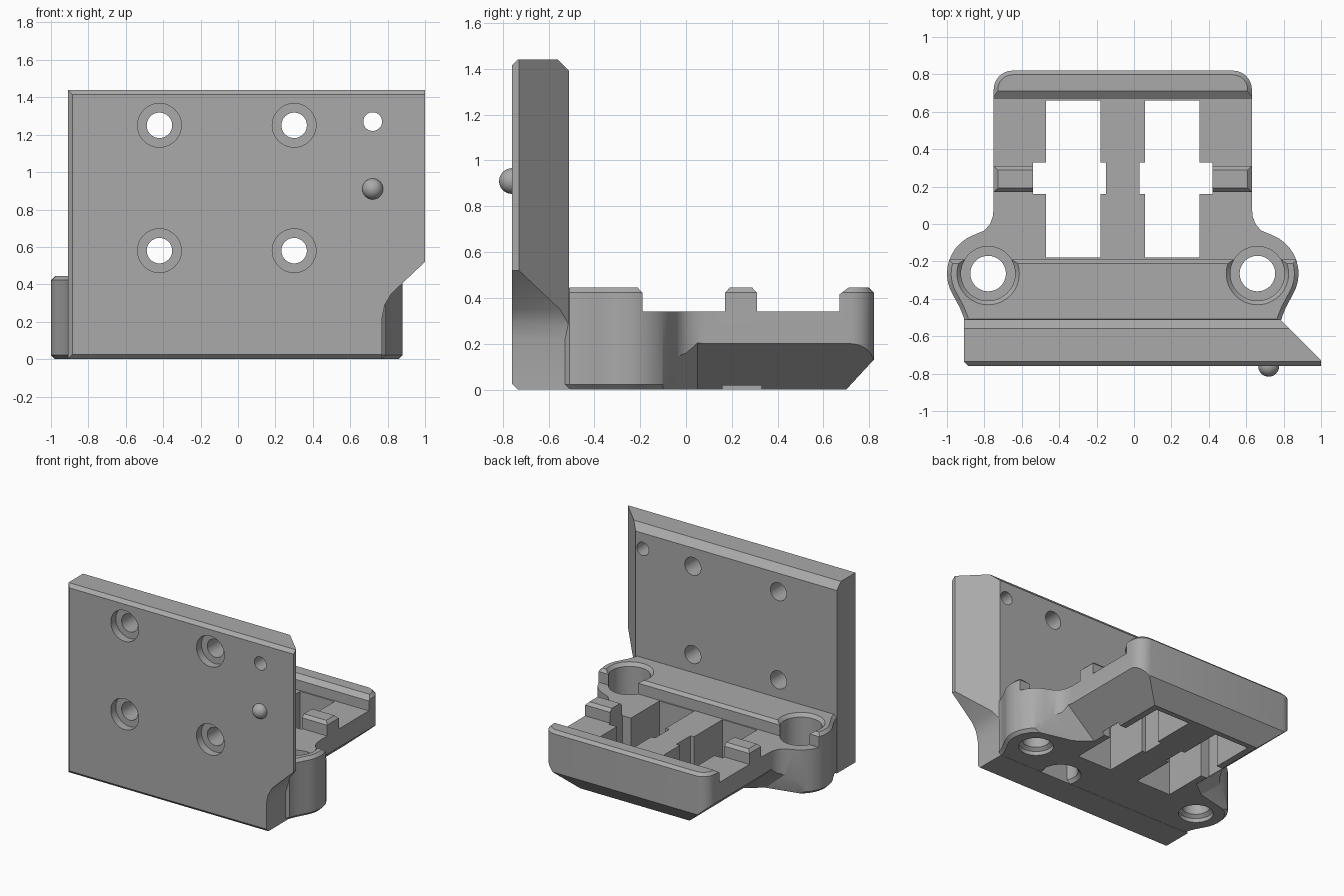
import bpy, bmesh, math
from mathutils import Vector, Matrix

if "Cube" in bpy.data.objects:
    bpy.data.objects.remove(bpy.data.objects["Cube"])

grey = bpy.data.materials.new("plain grey")
grey.use_nodes = True
colour = (0.4, 0.4, 0.4, 1)
grey.diffuse_color = colour
grey.node_tree.nodes["Principled BSDF"].inputs["Base Color"].default_value = colour

MID = -0.06  # symmetry line of the base


def finish(bm, name):
    bmesh.ops.recalc_face_normals(bm, faces=bm.faces)
    mesh = bpy.data.meshes.new(name)
    bm.to_mesh(mesh)
    bm.free()
    mesh.materials.append(grey)
    ob = bpy.data.objects.new(name, mesh)
    bpy.context.collection.objects.link(ob)
    return ob


def loft(name, *loops):
    """Closed solid through matching loops of 3D points."""
    bm = bmesh.new()
    rings = [[bm.verts.new(p) for p in loop] for loop in loops]
    n = len(rings[0])
    for a, b in zip(rings, rings[1:]):
        for i in range(n):
            j = (i + 1) % n
            bm.faces.new((a[i], a[j], b[j], b[i]))
    bm.faces.new(rings[0])
    bm.faces.new(rings[-1])
    return finish(bm, name)


def along_x(name, profile, x0, x1):
    return loft(name, *[[(x, y, z) for y, z in profile] for x in (x0, x1)])


def box(name, x0, x1, y0, y1, z0, z1):
    return along_x(name, [(y0, z0), (y1, z0), (y1, z1), (y0, z1)], x0, x1)


def rod(name, start, axis, steps):
    """Round cutter from (distance, radius) steps along an axis."""
    turn = Vector((0, 0, 1)).rotation_difference(Vector(axis)).to_matrix()
    ring = [2 * math.pi * i / 48 for i in range(48)]
    return loft(name, *[[Vector(start) + turn @ Vector((r * math.cos(t), r * math.sin(t), d))
                         for t in ring] for d, r in steps])


def apply(ob, mod):
    bpy.context.view_layer.objects.active = ob
    with bpy.context.temp_override(object=ob, active_object=ob, selected_objects=[ob]):
        bpy.ops.object.modifier_apply(modifier=mod.name)


def cut(ob, cutter):
    mod = ob.modifiers.new("cut", "BOOLEAN")
    mod.operation, mod.solver, mod.object = "DIFFERENCE", "EXACT", cutter
    apply(ob, mod)
    bpy.data.objects.remove(cutter)


def trim(ob, planes):
    """Slice away everything beyond each (point, normal) plane."""
    bm = bmesh.new()
    bm.from_mesh(ob.data)
    for point, normal in planes:
        res = bmesh.ops.bisect_plane(bm, geom=bm.verts[:] + bm.edges[:] + bm.faces[:],
                                     plane_co=point, plane_no=normal, clear_outer=True)
        edges = [e for e in res["geom_cut"] if isinstance(e, bmesh.types.BMEdge)]
        bmesh.ops.contextual_create(bm, geom=edges)
    bmesh.ops.recalc_face_normals(bm, faces=bm.faces)
    bm.to_mesh(ob.data)
    bm.free()


def smooth(ob):
    bpy.ops.object.select_all(action="DESELECT")
    ob.select_set(True)
    bpy.context.view_layer.objects.active = ob
    bpy.ops.object.shade_smooth_by_angle(angle=math.radians(28))


# Upright mounting plate with a notched lower corner
face = [(-.91, 0), (.77, 0), (.77, .22), (.785, .29), (.82, .35), (1, .52), (1, 1.44), (-.91, 1.44)]
plate = loft("mounting_plate", *[[(x, y, z) for x, z in face] for y in (-.76, -.51)])
trim(plate, [
    ((1, -.73, 0), (1, 1, 0)),
    ((0, -.51, 1.39), (0, 1, 1)),
    ((0, -.76, 1.415), (0, -1, 1)),
    ((0, -.76, .025), (0, -1, -1)),
    ((-.91, -.735, 0), (-1, -1, 0)),
])

# Counterbored screw holes and one plain hole
for x in (-.42, .3):
    for z in (1.25, .58):
        cut(plate, rod("screw_hole", (x, -.8, z), (0, 1, 0),
                       [(0, .117), (.1, .117), (.1, .068), (.4, .068)]))
cut(plate, rod("plain_hole", (.72, -.8, 1.27), (0, 1, 0), [(0, .05), (.4, .05)]))
smooth(plate)

# Round locating knob
bm = bmesh.new()
bmesh.ops.create_uvsphere(bm, u_segments=32, v_segments=16, radius=.056,
                          matrix=Matrix.Translation((.72, -.76, .91)))
smooth(finish(bm, "locating_knob"))

# Base outline: flared front, round boss, waist, straight arm, rounded rear corner
half = [(.85, -.53), (.85, -.5), (.87, -.45)]
half += [(.72 + .22 * math.cos(math.radians(a)), -.265 + .22 * math.sin(math.radians(a)))
         for a in range(-32, 70, 10)]
half += [(.74, -.035), (.71, 0), (.695, .04), (.69, .09)]
half += [(.59 + .1 * math.cos(math.radians(a)), .72 + .1 * math.sin(math.radians(a)))
         for a in range(0, 91, 15)]
outline = [(MID + u, y) for u, y in half] + [(MID - u, y) for u, y in reversed(half)]
base = loft("base", *[[(x, y, z) for x, y in outline] for z in (0, .445)])
bevel = base.modifiers.new("chamfer", "BEVEL")
bevel.width, bevel.segments = .022, 1
bevel.limit_method, bevel.angle_limit = "ANGLE", math.radians(60)
apply(base, bevel)

# Lowered shelves leave the front bar, two side posts and the rear lip
cut(base, along_x("front_shelf", [(-.19, .34), (-.19, .422), (-.225, .46),
                                  (.205, .46), (.17, .422), (.17, .34)], -1.3, 1.3))
cut(base, along_x("rear_shelf", [(.31, .34), (.31, .422), (.275, .46),
                                 (.73, .46), (.67, .415), (.67, .34)], -1.3, 1.3))
cut(base, box("middle_shelf", MID - .48, MID + .48, .1, .4, .34, .6))

# Sloped undersides of the arms and rear, fading out at the bosses
slope = [(.4, -.052), (.72, .226), (1.6, .226), (1.6, -.052)]
for side in (-1, 1):
    cut(base, loft("side_slope", *[[(MID + side * (u + shift), y, z) for u, z in slope]
                                   for y, shift in ((-.13, .5), (-.04, .12), (.05, 0), (1, 0))]))
cut(base, along_x("rear_slope", [(.65, -.054), (.9, .217), (.9, -.054)], -1.3, 1.3))

# Twin openings with a wider band across the middle
for x in (-.325, .205):
    cut(base, box("opening", x - .145, x + .145, -.18, .66, -.1, .6))
    outer = math.copysign(.215, x)
    inner = math.copysign(.175, x)
    lo, hi = sorted((x + outer, x - inner))
    cut(base, box("band", lo, hi, .16, .33, -.1, .6))

# Boss bores and a blind socket underneath
for side in (-1, 1):
    cut(base, rod("boss_bore", (MID + side * .72, -.265, 0), (0, 0, 1),
                  [(-.05, .12), (.03, .12), (.05, .095), (.2, .095),
                   (.2, .145), (.42, .145), (.46, .18)]))
cut(base, rod("socket", (.28, -.455, 0), (0, 0, 1),
              [(-.02, .16), (.025, .12), (.28, .12)]))
smooth(base)
